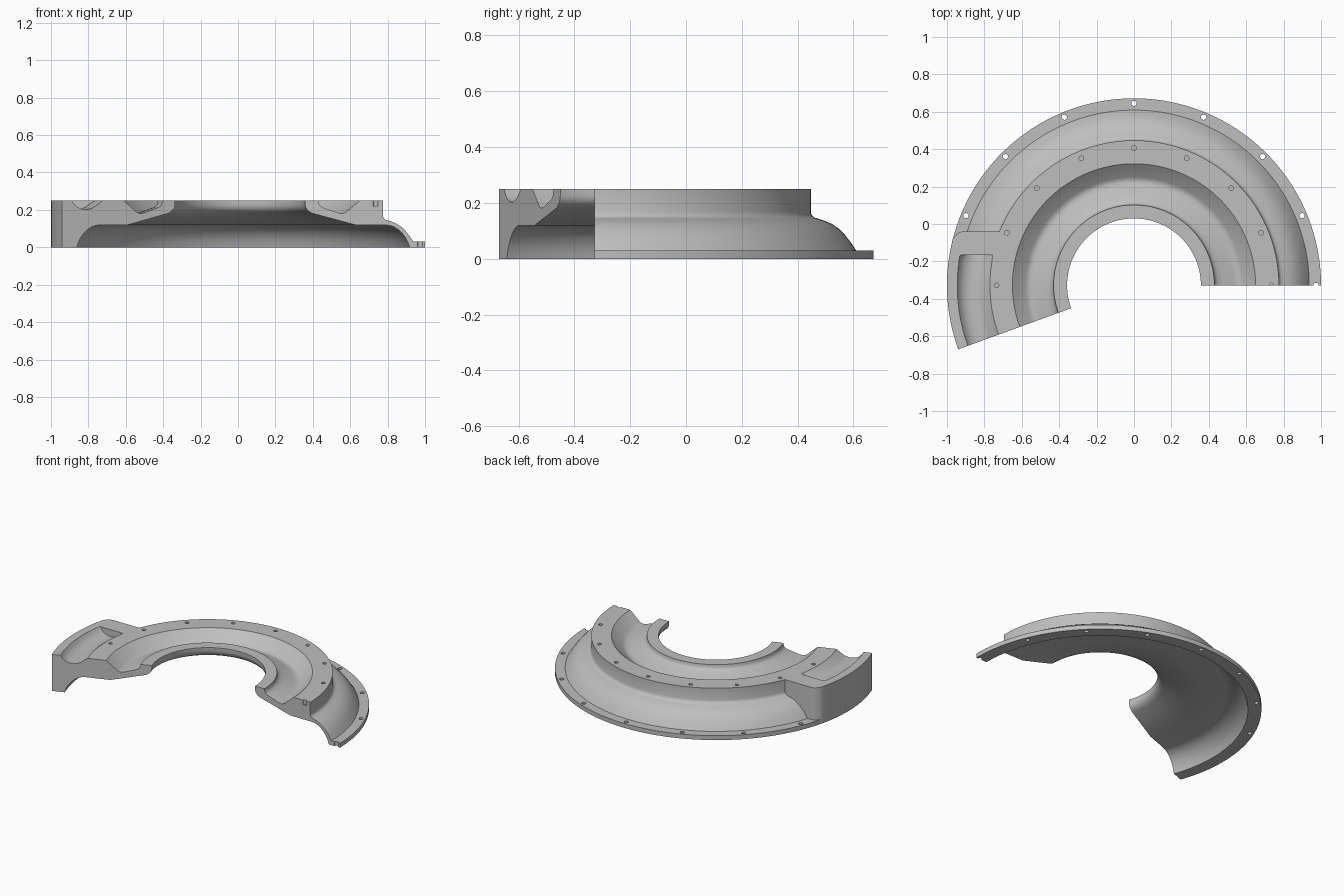
import bpy
import bmesh
from math import radians, sin, cos
from mathutils import Matrix, Vector

default = bpy.data.objects.get("Cube")
if default:
    bpy.data.objects.remove(default)

CENTRE_Y = -0.328
TOP = 0.25

grey = bpy.data.materials.new("cast_grey")
grey.use_nodes = True
colour = (0.52, 0.52, 0.52, 1)
grey.diffuse_color = colour
grey.node_tree.nodes["Principled BSDF"].inputs["Base Color"].default_value = colour


def polar(r, degrees, z=0.0):
    a = radians(degrees)
    return Vector((r * cos(a), CENTRE_Y + r * sin(a), z))


def finish(name, bm):
    bmesh.ops.recalc_face_normals(bm, faces=bm.faces)
    mesh = bpy.data.meshes.new(name)
    bm.to_mesh(mesh)
    bm.free()
    mesh.materials.append(grey)
    obj = bpy.data.objects.new(name, mesh)
    bpy.context.collection.objects.link(obj)
    return obj


def revolve(name, profile, start, end, steps, straight_start=None):
    """Sweep a closed (radius, height) profile about the axis and cap both ends."""
    bm = bmesh.new()
    rings = []
    for i in range(steps + 1):
        angle = start + (end - start) * i / steps
        rings.append([bm.verts.new(polar(r, angle, z)) for r, z in profile])
    if straight_start is not None:
        for v in rings[0]:
            v.co.y = straight_start
    n = len(profile)
    for a, b in zip(rings, rings[1:]):
        for j in range(n):
            k = (j + 1) % n
            bm.faces.new((a[j], a[k], b[k], b[j]))
    bm.faces.new(rings[0])
    bm.faces.new(rings[-1])
    return finish(name, bm)


def combine(target, tool, operation):
    mod = target.modifiers.new(tool.name, "BOOLEAN")
    mod.operation = operation
    mod.solver = "EXACT"
    mod.object = tool
    bpy.context.view_layer.objects.active = target
    bpy.ops.object.modifier_apply(modifier=mod.name)
    bpy.data.objects.remove(tool)


# Main housing: inner lip, channel, raised ring, dome and bolting flange
channel = [(0.43, TOP), (0.432, 0.235), (0.437, 0.224), (0.45, 0.214), (0.475, 0.205),
           (0.53, 0.186), (0.55, 0.181), (0.565, 0.182), (0.58, 0.19), (0.65, TOP)]
dome = [(0.775, TOP), (0.775, 0.168), (0.779, 0.156), (0.787, 0.148), (0.80, 0.144),
        (0.825, 0.136), (0.85, 0.125), (0.875, 0.108), (0.897, 0.086),
        (0.917, 0.06), (0.937, 0.03)]
outer = [(0.33, 0), (0.33, TOP)] + channel + dome + [(1, 0.03), (1, 0)]
housing = revolve("housing", outer, 0, 200, 120)

# Solid mounting block at the extended end, with a rounded outer corner
plan = [Vector((-0.70, -0.04, 0)), Vector((-0.915, -0.04, 0)), Vector((-0.935, -0.044, 0)),
        Vector((-0.951, -0.055, 0)), Vector((-0.962, -0.07, 0))]
plan += [polar(1, 164 + 1.5 * i) for i in range(1, 25)]
plan += [polar(0.70, 200 - 3 * i) for i in range(8)]
bm = bmesh.new()
base = bm.faces.new([bm.verts.new(p) for p in plan])
sweep = bmesh.ops.extrude_face_region(bm, geom=[base])
bmesh.ops.translate(bm, vec=(0, 0, TOP),
                    verts=[v for v in sweep["geom"] if isinstance(v, bmesh.types.BMVert)])
combine(housing, finish("mounting_block", bm), "UNION")

# Hollow underside and bore
hollow = [(0.25, -0.05), (0.917, -0.05), (0.917, 0), (0.908, 0.026), (0.895, 0.051),
          (0.878, 0.074), (0.857, 0.094), (0.833, 0.109), (0.808, 0.117), (0.78, 0.12),
          (0.625, 0.12), (0.395, 0.182), (0.375, 0.194), (0.363, 0.209),
          (0.358, 0.225), (0.357, 0.3), (0.25, 0.3)]
combine(housing, revolve("hollow_cutter", hollow, -10, 210, 132), "DIFFERENCE")

# Open-ended pocket in the block
pocket = [(0.945, 0.3), (0.945, 0.25), (0.933, 0.232), (0.915, 0.215), (0.89, 0.205),
          (0.86, 0.202), (0.835, 0.207), (0.815, 0.217), (0.77, 0.25), (0.77, 0.3)]
combine(housing, revolve("pocket_cutter", pocket, 169, 206, 24, -0.165), "DIFFERENCE")


# Bolt holes: through the flange, blind in the raised ring
def drill(name, radius, hole, bottom, top, angles):
    bm = bmesh.new()
    for angle in angles:
        bmesh.ops.create_cone(bm, cap_ends=True, segments=16, radius1=hole, radius2=hole,
                              depth=top - bottom,
                              matrix=Matrix.Translation(polar(radius, angle, (top + bottom) / 2)))
    combine(housing, finish(name, bm), "DIFFERENCE")


drill("flange_holes", 0.973, 0.014, -0.02, 0.06, [22.5 * i for i in range(8)])
drill("ring_holes", 0.735, 0.0125, 0.22, 0.28, [22.5 * i for i in range(9)])

# Smooth curved walls, crisp machined edges
bpy.ops.object.select_all(action="DESELECT")
housing.select_set(True)
bpy.context.view_layer.objects.active = housing
bpy.ops.object.shade_smooth_by_angle(angle=radians(30))
